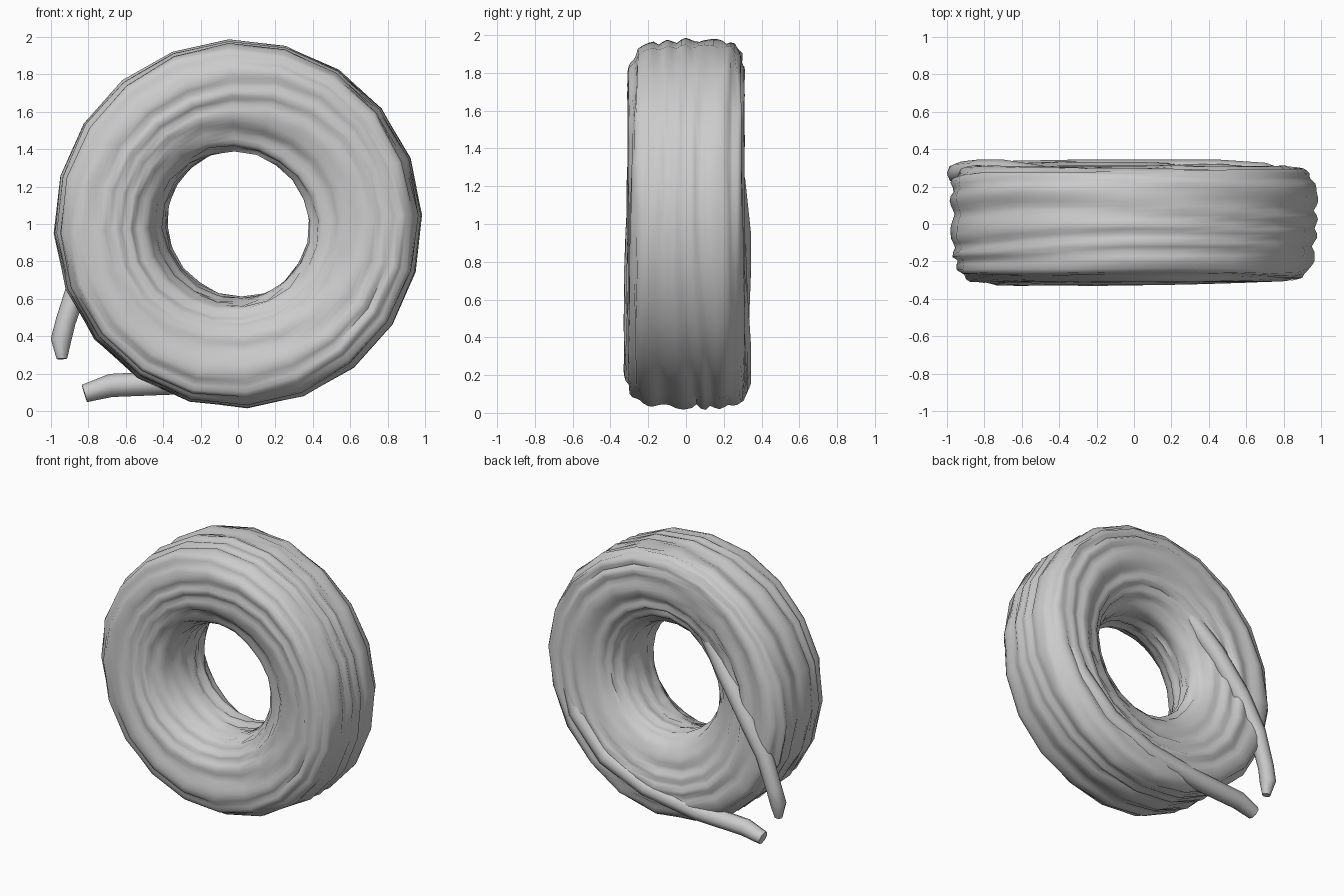
import bpy, bmesh, math, random
from mathutils import Vector

if "Cube" in bpy.data.objects:
    bpy.data.objects.remove(bpy.data.objects["Cube"])

random.seed(7)
CENTRE_Z = 1.0
SEG = 20          # sides around the ring
RIDGES = 17       # hose turns visible around the cross-section
STEPS = 5         # points per hose turn

# Envelope of the coil cross-section: (radius, y), closed loop, back side first
section = [Vector(p) for p in [
    (0.385, 0.0), (0.395, 0.13), (0.445, 0.215), (0.55, 0.275), (0.70, 0.312),
    (0.85, 0.315), (0.945, 0.29), (0.985, 0.22), (0.988, 0.0), (0.975, -0.17),
    (0.94, -0.27), (0.86, -0.31), (0.70, -0.315), (0.55, -0.28),
    (0.445, -0.215), (0.395, -0.13)]]
lengths = [(section[(i + 1) % len(section)] - p).length for i, p in enumerate(section)]
total = sum(lengths)


def envelope(u):
    """Point and outward normal on the cross-section at fraction u."""
    d = (u % 1.0) * total
    for i, length in enumerate(lengths):
        if d <= length:
            break
        d -= length
    a, b = section[i], section[(i + 1) % len(section)]
    t = d / length
    n0 = b - section[i - 1]
    n1 = section[(i + 2) % len(section)] - a
    tan = n0.normalized().lerp(n1.normalized(), t).normalized()
    return a.lerp(b, t), Vector((-tan.y, tan.x))


def skin(name, rings, closed=False):
    """Smooth mesh through a list of vertex rings."""
    bm = bmesh.new()
    loops = [[bm.verts.new(v) for v in ring] for ring in rings]
    n = len(loops[0])
    pairs = list(zip(loops, loops[1:]))
    if closed:
        pairs.append((loops[-1], loops[0]))
    for a, b in pairs:
        for j in range(n):
            k = (j + 1) % n
            bm.faces.new((a[j], a[k], b[k], b[j]))
    if not closed:
        bm.faces.new(loops[0])
        bm.faces.new(loops[-1])
    bmesh.ops.recalc_face_normals(bm, faces=bm.faces)
    mesh = bpy.data.meshes.new(name)
    bm.to_mesh(mesh)
    bm.free()
    ob = bpy.data.objects.new(name, mesh)
    bpy.context.collection.objects.link(ob)
    for o in bpy.context.selected_objects:
        o.select_set(False)
    bpy.context.view_layer.objects.active = ob
    ob.select_set(True)
    bpy.ops.object.shade_smooth_by_angle(angle=math.radians(60))
    return ob


# Main coil: one skin with spiralling hose ridges and a slightly skewed hole
rings = []
for i in range(SEG):
    ang = i * math.tau / SEG + 0.05
    ring = []
    for j in range(RIDGES * STEPS):
        u = j / (RIDGES * STEPS)
        wander = 0.35 * math.sin(2 * ang + 9 * u) + 0.25 * math.sin(ang - 5 * math.tau * u)
        phase = RIDGES * u + ang / math.tau + wander
        p, nrm = envelope(u)
        ridge = 1 - abs(math.cos(math.pi * phase))
        p = p - nrm * (0.026 * ridge + random.uniform(0, 0.006))
        # hole leans: full lip on one side, open lip on the other
        inner = max(0, min(1, (0.65 - p.x) / 0.2))
        lean = max(-1, min(1, p.y / 0.18))
        p.x += 0.04 * inner * lean * math.cos(ang - 0.4)
        # local swellings of the side faces
        mid = max(0, 1 - abs(p.x - 0.78) / 0.3)
        if p.y < 0:
            p.y -= 0.025 * mid * max(0, math.cos(ang - 4.2))
        else:
            p.y += 0.025 * mid * max(0, math.cos(ang - 4.4))
        ring.append((p.x * math.cos(ang), p.y, CENTRE_Z + p.x * math.sin(ang)))
    rings.append(ring)
skin("wound_coil", rings, closed=True)


def hose(name, points, widths):
    """Loose hose end lying on the back face."""
    pts = [Vector(p) for p in points]
    out = []
    for i, p in enumerate(pts):
        d = (pts[min(i + 1, len(pts) - 1)] - pts[max(i - 1, 0)]).normalized()
        side = d.cross(Vector((0, 1, 0))).normalized()
        up = side.cross(d)
        out.append([p + widths[i] * (side * math.cos(k * math.tau / 8)
                                     + up * math.sin(k * math.tau / 8)) for k in range(8)])
    return skin(name, out)


# The two loose ends at the lower left of the back
hose("lower_hose_end",
     [(0.83, 0.22, 0.95), (0.70, 0.265, 0.62), (0.45, 0.28, 0.36), (0.12, 0.28, 0.22),
      (-0.3, 0.28, 0.155), (-0.68, 0.275, 0.138), (-0.82, 0.27, 0.095)],
     [0.06, 0.062, 0.064, 0.064, 0.064, 0.062, 0.048])
hose("upper_hose_end",
     [(-0.28, 0.19, 1.5), (-0.50, 0.25, 1.23), (-0.70, 0.28, 0.95), (-0.84, 0.285, 0.72),
      (-0.92, 0.28, 0.48), (-0.945, 0.27, 0.38), (-0.94, 0.26, 0.28)],
     [0.06, 0.064, 0.064, 0.058, 0.054, 0.055, 0.028])
